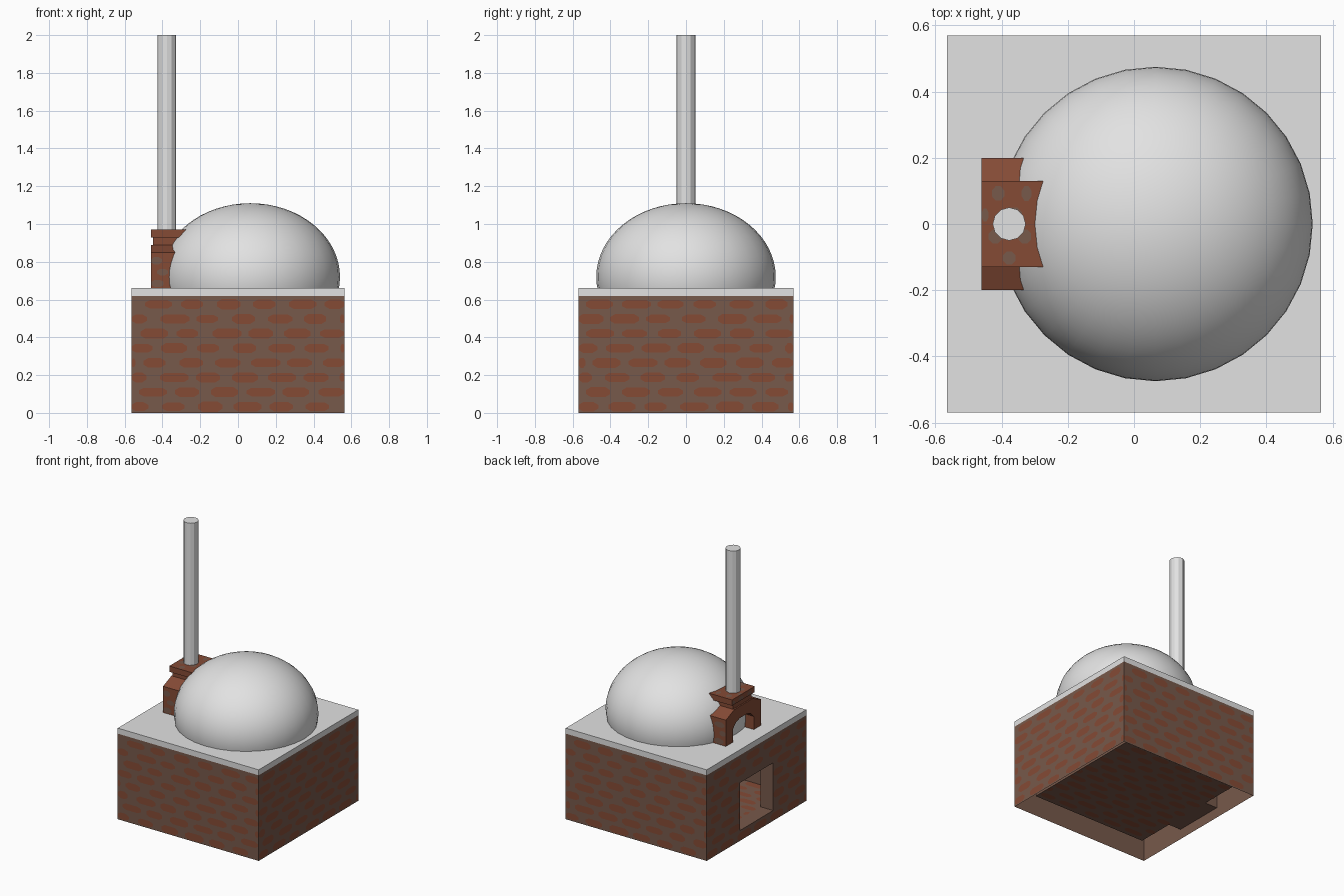
import bpy, bmesh, math, random
from mathutils import Vector as V

if "Cube" in bpy.data.objects:
    bpy.data.objects.remove(bpy.data.objects["Cube"])

random.seed(4)


def material(name, rgb):
    m = bpy.data.materials.new(name)
    m.diffuse_color = (*rgb, 1)
    m.use_nodes = True
    m.node_tree.nodes["Principled BSDF"].inputs["Base Color"].default_value = m.diffuse_color
    return m


PLASTER = material("pale grey plaster", (0.76, 0.76, 0.76))
BRICK = material("red brick", (0.235, 0.070, 0.036))
MORTAR = material("brown mortar", (0.185, 0.100, 0.070))


def finish(name, bm, mat):
    me = bpy.data.meshes.new(name)
    bm.to_mesh(me)
    bm.free()
    ob = bpy.data.objects.new(name, me)
    bpy.context.collection.objects.link(ob)
    me.materials.append(mat)
    return ob


def box(name, lo, hi, mat):
    bm = bmesh.new()
    bmesh.ops.create_cube(bm, size=1)
    for v in bm.verts:
        v.co = V([(a + b) / 2 + c * (b - a) for a, b, c in zip(lo, hi, v.co)])
    return finish(name, bm, mat)


def prism(name, outline, x0, x1, mat):
    """Extrude a (y, z) outline along x."""
    bm = bmesh.new()
    f = bm.faces.new([bm.verts.new((x0, y, z)) for y, z in outline])
    ext = bmesh.ops.extrude_face_region(bm, geom=[f])
    for v in ext["geom"]:
        if isinstance(v, bmesh.types.BMVert):
            v.co.x = x1
    bmesh.ops.recalc_face_normals(bm, faces=bm.faces)
    return finish(name, bm, mat)


def brickwork(name, origin, u, v, w, h, mat=BRICK, hole=None, pitch=0.19, row=0.0775, fill=0.72):
    """Thin painted bricks in running bond, just above a wall; normal is u x v."""
    origin, u, v = V(origin), V(u), V(v)
    n = u.cross(v) * 0.002
    bm = bmesh.new()
    for r in range(int(h / row + 0.5)):
        cz = (r + 0.42) * row
        x = -pitch * (0.5 * (r % 2) + random.uniform(0.1, 0.3))
        while x < w:
            bw = pitch * random.uniform(fill - 0.12, fill + 0.1)
            hh = row * random.uniform(0.28, 0.35)
            a, b = max(x, 0), min(x + bw, w)
            x += pitch
            if hole and cz + hh > hole[2] and cz - hh < hole[3]:
                if a < hole[0] < b:
                    b = hole[0]
                elif a < hole[1] < b:
                    a = hole[1]
                elif a >= hole[0] and b <= hole[1]:
                    continue
            if b - a < 0.02:
                continue
            c = min(0.025, (b - a) * 0.3)
            k = hh * 0.4
            pts = [(a + c, cz - hh), (b - c, cz - hh), (b, cz - k), (b, cz + k),
                   (b - c, cz + hh), (a + c, cz + hh), (a, cz + k), (a, cz - k)]
            bm.faces.new([bm.verts.new(origin + u * p + v * min(max(q, 0), h) + n) for p, q in pts])
    return finish(name, bm, mat)


X, Y, TOP = 0.565, 0.57, 0.62

# Hollow brick base: open underneath, with a wood store opening on the left side
base = box("brick_base", (-X, -Y, 0), (X, Y, TOP), MORTAR)
cutters = [box("store_cavity_cutter", (-X + .1, -Y + .1, .075), (X - .1, Y - .1, .545), MORTAR),
           box("store_opening_cutter", (-X - .1, -.19, .075), (-X + .2, .19, .42), MORTAR)]
# merge the cutters so that the cavity and the opening share one floor
bpy.context.view_layer.objects.active = cutters[0]
for ob, cut, op in ((cutters[0], cutters[1], 'UNION'), (base, cutters[0], 'DIFFERENCE')):
    bpy.context.view_layer.objects.active = ob
    m = ob.modifiers.new("cut", 'BOOLEAN')
    m.operation, m.solver, m.object = op, 'EXACT', cut
    bpy.ops.object.modifier_apply(modifier=m.name)
for c in cutters:
    bpy.data.objects.remove(c)
bm = bmesh.new()
bm.from_mesh(base.data)
bmesh.ops.delete(bm, geom=[f for f in bm.faces if f.calc_center_median().z < 0.001], context='FACES')
bm.to_mesh(base.data)
bm.free()

# Painted bricks on the outer walls, the store's back wall and the floor's underside
brickwork("front_bricks", (-X, -Y, 0), (1, 0, 0), (0, 0, 1), 2 * X, TOP)
brickwork("back_bricks", (X, Y, 0), (-1, 0, 0), (0, 0, 1), 2 * X, TOP)
brickwork("right_bricks", (X, -Y, 0), (0, 1, 0), (0, 0, 1), 2 * Y, TOP)
brickwork("left_bricks", (-X, Y, 0), (0, -1, 0), (0, 0, 1), 2 * Y, TOP,
          hole=(Y - .19, Y + .19, .075, .42))
brickwork("store_back_bricks", (X - .1, Y - .1, .075), (0, -1, 0), (0, 0, 1), 2 * Y - .2, .47)
brickwork("floor_bricks", (-X + .1, -Y + .1, .075), (1, 0, 0), (0, 1, 0), 2 * X - .2, 2 * Y - .2)
brickwork("underside_bricks", (-X + .1, Y - .1, .075), (1, 0, 0), (0, -1, 0), 2 * X - .2, 2 * Y - .2)

# Worktop slab
box("worktop", (-X, -Y, TOP), (X, Y, .66), PLASTER)

# Oven dome: squashed sphere, cut off at the worktop
bm = bmesh.new()
bmesh.ops.create_uvsphere(bm, u_segments=32, v_segments=32, radius=1)
for v in bm.verts:
    v.co = V((.065 + .475 * v.co.x, .475 * v.co.y, .72 + .39 * v.co.z))
bmesh.ops.bisect_plane(bm, geom=bm.verts[:] + bm.edges[:] + bm.faces[:],
                       plane_co=(0, 0, .66), plane_no=(0, 0, -1), clear_outer=True)
for f in bm.faces:
    f.smooth = True
finish("oven_dome", bm, PLASTER)

# Oven mouth arch, built from half an outline and mirrored
half = [(.2, .66), (.2, .85), (.105, .89)]
arch = [(.12, .66), (.12, .755), (.085, .79), (.04, .805)]
outline = half + [(-y, z) for y, z in half[::-1]] + [(-y, z) for y, z in arch] + arch[::-1]
prism("mouth_arch", outline, -.46, -.27, BRICK)

# Stepped neck and cap under the chimney
box("arch_neck", (-.45, -.105, .885), (-.25, .105, .93), BRICK)
box("arch_cap", (-.46, -.13, .928), (-.24, .13, .97), BRICK)

# Mortar patches on the arch and cap
for s in (-1, 1):
    brickwork("arch_side_mortar", (-.46 if s < 0 else -.37, s * .2, .66), (-s, 0, 0), (0, 0, 1),
              .09, .19, MORTAR, row=.06, pitch=.12)
brickwork("cap_front_mortar", (-.46, .13, .928), (0, -1, 0), (0, 0, 1), .26, .04, MORTAR,
          row=.04, pitch=.1, fill=.5)
brickwork("cap_top_mortar", (-.46, -.13, .97), (1, 0, 0), (0, 1, 0), .15, .26, MORTAR,
          row=.065, pitch=.09, fill=.5)

# Chimney pipe
bm = bmesh.new()
bmesh.ops.create_cone(bm, cap_ends=True, segments=12, radius1=.05, radius2=.05, depth=1.04)
bmesh.ops.translate(bm, verts=bm.verts, vec=(-.377, 0, 1.48))
finish("chimney_pipe", bm, PLASTER)
